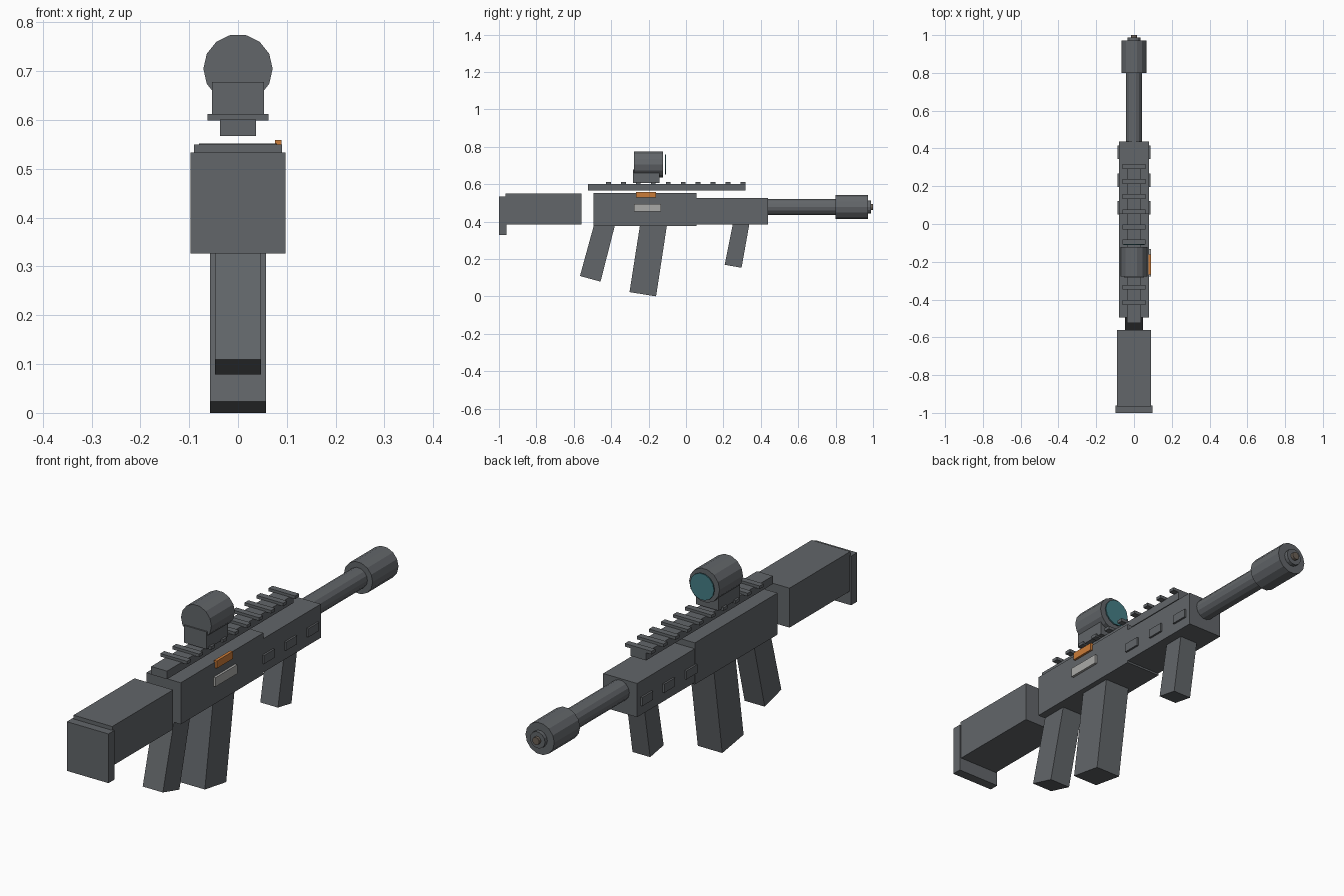
import bpy, bmesh, math
from mathutils import Matrix

if "Cube" in bpy.data.objects:
    bpy.data.objects.remove(bpy.data.objects["Cube"])


def material(name, rgb):
    m = bpy.data.materials.new(name)
    m.diffuse_color = (*rgb, 1)
    m.use_nodes = True
    m.node_tree.nodes["Principled BSDF"].inputs["Base Color"].default_value = m.diffuse_color
    return m


GREY = material("gunmetal_grey", (0.122, 0.132, 0.142))
STEEL = material("light_steel", (0.40, 0.40, 0.39))
ORANGE = material("orange", (0.60, 0.20, 0.04))
TEAL = material("lens_teal", (0.06, 0.21, 0.24))
BRONZE = material("bore_brown", (0.15, 0.12, 0.095))


def finish(name, bm, mat):
    bmesh.ops.recalc_face_normals(bm, faces=bm.faces)
    mesh = bpy.data.meshes.new(name)
    bm.to_mesh(mesh)
    bm.free()
    mesh.materials.append(mat)
    obj = bpy.data.objects.new(name, mesh)
    bpy.context.collection.objects.link(obj)
    return obj


def prism(name, profile, x0, x1, mat=GREY):
    """Side profile of (y, z) points extruded from x0 to x1."""
    bm = bmesh.new()
    face = bm.faces.new([bm.verts.new((x0, y, z)) for y, z in profile])
    out = bmesh.ops.extrude_face_region(bm, geom=[face])
    moved = [v for v in out["geom"] if isinstance(v, bmesh.types.BMVert)]
    bmesh.ops.translate(bm, verts=moved, vec=(x1 - x0, 0, 0))
    return finish(name, bm, mat)


def box(name, x, y, z, mat=GREY):
    (y0, y1), (z0, z1) = y, z
    return prism(name, [(y0, z0), (y1, z0), (y1, z1), (y0, z1)], x[0], x[1], mat)


def tube(name, r, y0, y1, z, mat=GREY, sides=14):
    """Cylinder lying along y."""
    bm = bmesh.new()
    bmesh.ops.create_cone(bm, cap_ends=True, segments=sides, radius1=r, radius2=r,
                          depth=y1 - y0)
    # a corner sits exactly on +x
    bm.transform(Matrix.Translation((0, (y0 + y1) / 2, z))
                 @ Matrix.Rotation(math.pi / 2, 4, 'X')
                 @ Matrix.Rotation(-math.pi / 2, 4, 'Z'))
    return finish(name, bm, mat)


# Stock and butt plate
box("stock", (-0.09, 0.09), (-0.965, -0.56), (0.384, 0.55))
box("butt_plate", (-0.097, 0.097), (-1.0, -0.96), (0.327, 0.534))

# Receiver and handguard
box("receiver", (-0.08, 0.08), (-0.495, 0.055), (0.377, 0.552))
box("handguard", (-0.079, 0.079), (0.05, 0.438), (0.385, 0.527))

# Handguard vents on both sides
for i in range(3):
    y = 0.085 + 0.147 * i
    for side, s in (("right", 1), ("left", -1)):
        box(f"vent_{side}_{i + 1}", (0.075 * s, 0.087 * s),
            (y - 0.036, y + 0.036), (0.425, 0.461))

# Ejection port and selector on the right
box("ejection_port", (0.075, 0.09), (-0.278, -0.133), (0.455, 0.493), STEEL)
box("selector", (0.076, 0.089), (-0.267, -0.161), (0.528, 0.559), ORANGE)

# Barrel and muzzle
tube("barrel", 0.043, 0.42, 0.82, 0.478)
tube("muzzle_brake", 0.067, 0.80, 0.972, 0.478)
tube("muzzle_tip", 0.035, 0.96, 0.988, 0.478)
tube("bore", 0.016, 0.98, 1.0, 0.478, BRONZE)

# Top rail with cross slats
box("rail", (-0.037, 0.037), (-0.525, 0.318), (0.567, 0.601))
for i in range(10):
    y = 0.305 - 0.08 * i
    box(f"rail_slat_{i + 1}", (-0.062, 0.062), (y - 0.013, y + 0.013), (0.599, 0.612))

# Sight
box("sight_mount", (-0.053, 0.053), (-0.284, -0.141), (0.605, 0.678))
tube("sight_body", 0.071, -0.278, -0.122, 0.705)
tube("sight_lens", 0.056, -0.111, -0.106, 0.705, TEAL)

# Slanted magazine and grips, sunk a little into the body
prism("magazine", [(-0.243, 0.40), (-0.099, 0.40), (-0.16, 0.0), (-0.302, 0.023)],
      -0.057, 0.057)
prism("pistol_grip", [(-0.487, 0.40), (-0.375, 0.40), (-0.457, 0.079), (-0.567, 0.109)],
      -0.047, 0.047)
prism("foregrip", [(0.253, 0.40), (0.341, 0.40), (0.297, 0.153), (0.207, 0.169)],
      -0.041, 0.041)
